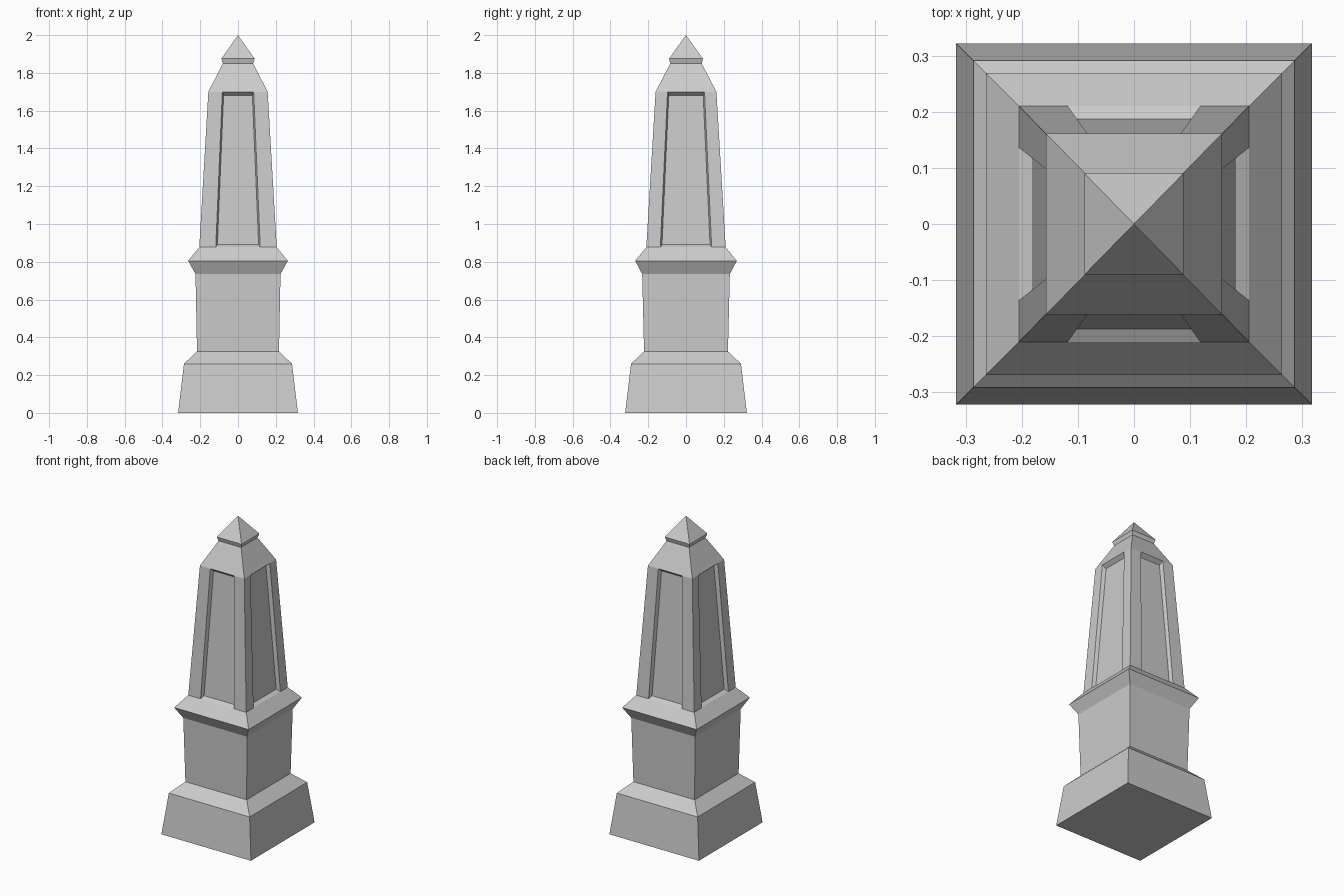
import bpy
import bmesh
from mathutils import Vector

cube = bpy.data.objects.get("Cube")
if cube:
    bpy.data.objects.remove(cube, do_unlink=True)

stone = bpy.data.materials.new("grey_stone")
stone.use_nodes = True
GREY = (0.6, 0.6, 0.6, 1.0)
stone.diffuse_color = GREY
stone.node_tree.nodes["Principled BSDF"].inputs["Base Color"].default_value = GREY

# Half width in x, half depth in y, height of each square level
PLINTH = [(0.317, 0.322, 0), (0.286, 0.291, 0.26), (0.217, 0.222, 0.325)]
PEDESTAL = [PLINTH[-1], (0.225, 0.232, 0.735), (0.264, 0.269, 0.805), (0.205, 0.21, 0.877)]
SHAFT = [PEDESTAL[-1], (0.157, 0.161, 1.70)]
CAP = [SHAFT[-1], (0.08, 0.083, 1.85), (0.088, 0.09, 1.875), (0, 0, 2)]
NORMALS = [Vector((0, -1, 0)), Vector((1, 0, 0)), Vector((0, 1, 0)), Vector((-1, 0, 0))]


def side_point(n, out, along, z):
    """Point on the side facing n, at a distance out and along it."""
    return n * out + Vector((-n.y, n.x, 0)) * along + Vector((0, 0, z))


def extents(n, level):
    hx, hy, z = level
    return (hy, hx, z) if n.y else (hx, hy, z)


def add_face(bm, points):
    bm.faces.new([bm.verts.new(p) for p in points])


def finish(name, bm):
    bmesh.ops.remove_doubles(bm, verts=bm.verts, dist=0.0005)
    mesh = bpy.data.meshes.new(name)
    bm.to_mesh(mesh)
    bm.free()
    mesh.materials.append(stone)
    obj = bpy.data.objects.new(name, mesh)
    bpy.context.scene.collection.objects.link(obj)


def stacked(name, levels, base=False):
    """Square tapering walls through the given levels."""
    bm = bmesh.new()
    for n in NORMALS:
        for lower, upper in zip(levels, levels[1:]):
            d0, w0, z0 = extents(n, lower)
            d1, w1, z1 = extents(n, upper)
            points = [side_point(n, d0, -w0, z0), side_point(n, d0, w0, z0),
                      side_point(n, d1, w1, z1)]
            if w1:
                points.append(side_point(n, d1, -w1, z1))
            add_face(bm, points)
    if base:
        hx, hy, z = levels[0]
        add_face(bm, [(-hx, -hy, z), (-hx, hy, z), (hx, hy, z), (hx, -hy, z)])
    finish(name, bm)


def panelled_shaft():
    """Tapering shaft with a recessed panel between the corner posts."""
    bm = bmesh.new()
    depth = 0.023
    for n in NORMALS:
        d0, w0, z0 = extents(n, SHAFT[0])
        d1, w1, z1 = extents(n, SHAFT[1])
        open0, open1 = (0.118, 0.083) if n.y else (0.136, 0.098)
        back0, back1 = open0 - 0.009, open1 - 0.007
        rim, back = {}, {}
        for s in (-1, 1):
            rim[s] = [side_point(n, d0, s * open0, z0), side_point(n, d1, s * open1, z1)]
            back[s] = [side_point(n, d0 - depth, s * back0, z0 + 0.014),
                       side_point(n, d1 - depth, s * back1, z1 - 0.02)]
            # Corner post and the reveal beside it
            post = [side_point(n, d0, s * w0, z0), rim[s][0], rim[s][1],
                    side_point(n, d1, s * w1, z1)]
            reveal = [rim[s][0], back[s][0], back[s][1], rim[s][1]]
            for quad in (post, reveal):
                add_face(bm, quad if s < 0 else quad[::-1])
        # Panel back, sill and head
        add_face(bm, [back[-1][0], back[1][0], back[1][1], back[-1][1]])
        add_face(bm, [rim[-1][0], rim[1][0], back[1][0], back[-1][0]])
        add_face(bm, [back[-1][1], back[1][1], rim[1][1], rim[-1][1]])
    finish("panelled_shaft", bm)


stacked("plinth", PLINTH, base=True)
stacked("pedestal", PEDESTAL)
panelled_shaft()
stacked("pyramid_cap", CAP)
